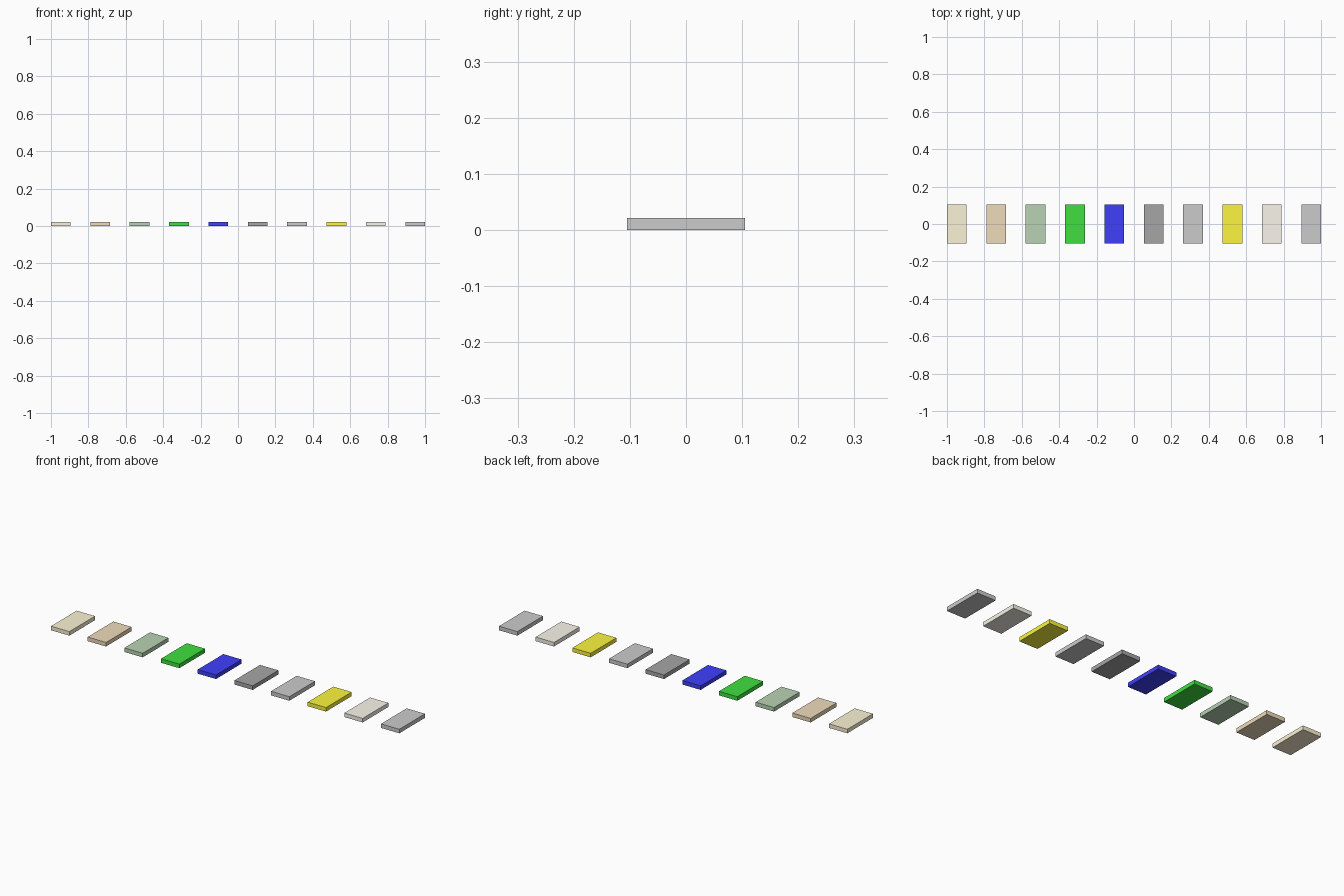
import bpy

if "Cube" in bpy.data.objects:
    bpy.data.objects.remove(bpy.data.objects["Cube"])

U = 2 / 19                      # sample width; gaps are the same width
SIZE = (U, 2 * U, 0.2 * U)

# Sample names and colours, left to right (None = plain grey)
SAMPLES = [
    ("sand", (0.98, 0.90, 0.67)),
    ("wood", (0.86, 0.71, 0.50)),
    ("sage", (0.48, 0.65, 0.45)),
    ("green", (0.05, 0.74, 0.05)),
    ("blue", (0.05, 0.05, 0.98)),
    ("charcoal", (0.38, 0.38, 0.38)),
    ("grey_left", None),
    ("yellow", (0.98, 0.92, 0.05)),
    ("cream", (0.96, 0.92, 0.84)),
    ("grey_right", None),
]


def slab(name, x, color):
    bpy.ops.mesh.primitive_cube_add(size=1, location=(x, 0, SIZE[2] / 2))
    ob = bpy.context.object
    ob.name = name + "_slab"
    ob.scale = SIZE
    bpy.ops.object.transform_apply(location=False, rotation=False, scale=True)
    if color:
        mat = bpy.data.materials.new(name)
        mat.diffuse_color = (*color, 1)
        mat.use_nodes = True
        mat.node_tree.nodes["Principled BSDF"].inputs["Base Color"].default_value = mat.diffuse_color
        ob.data.materials.append(mat)


# Row of flat slabs
for i, (name, color) in enumerate(SAMPLES):
    slab(name, -1 + U / 2 + 2 * U * i, color)
